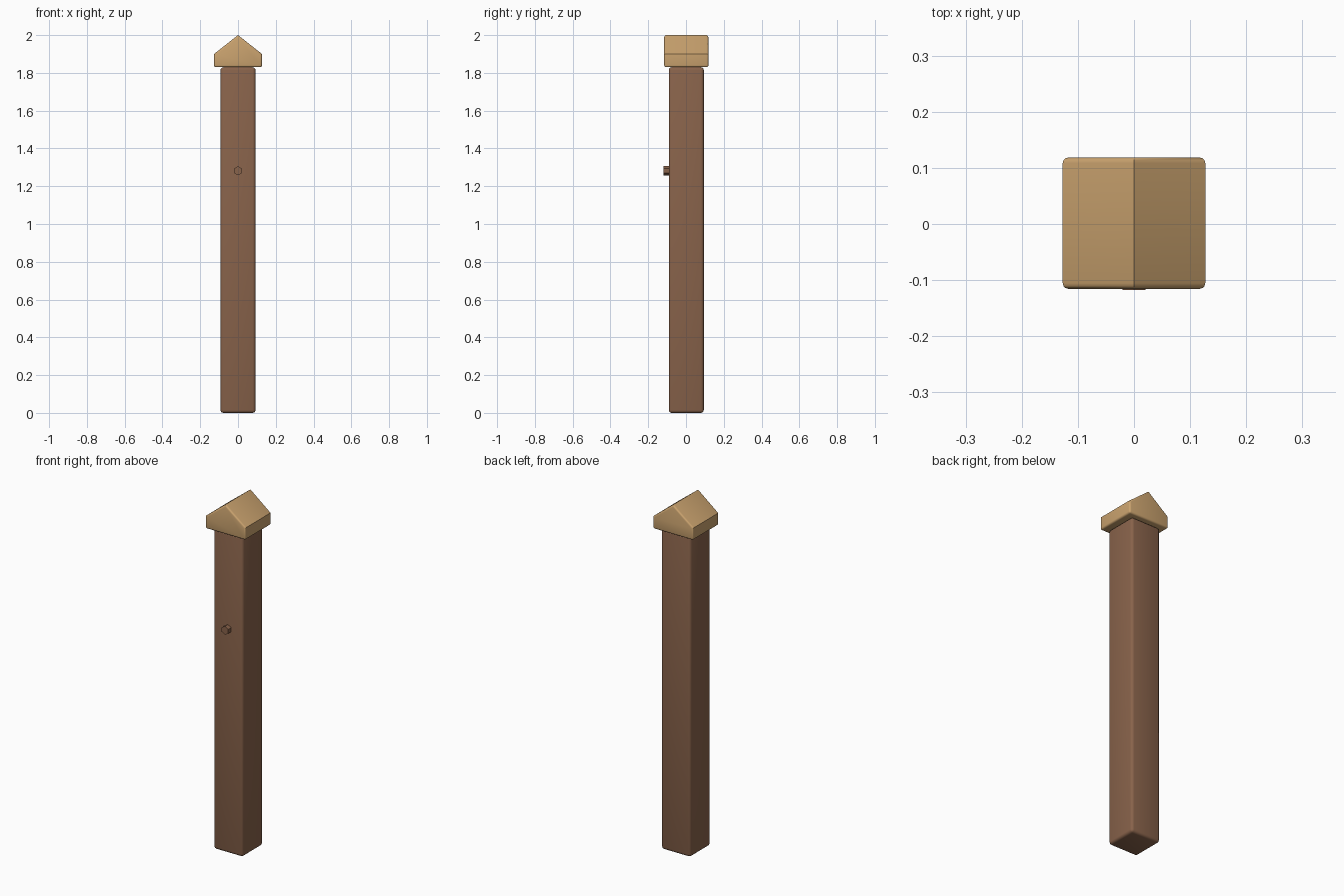
import bpy
import bmesh
import math
from mathutils import Matrix

if "Cube" in bpy.data.objects:
    bpy.data.objects.remove(bpy.data.objects["Cube"], do_unlink=True)

CENTRE_Y = 0.0015


def material(name, colour):
    mat = bpy.data.materials.new(name)
    mat.use_nodes = True
    mat.diffuse_color = colour
    bsdf = mat.node_tree.nodes["Principled BSDF"]
    bsdf.inputs["Base Color"].default_value = colour
    bsdf.inputs["Roughness"].default_value = 0.8
    return mat


def finish(bm, name, mat, smooth=True):
    bmesh.ops.recalc_face_normals(bm, faces=bm.faces)
    mesh = bpy.data.meshes.new(name)
    bm.to_mesh(mesh)
    bm.free()
    mesh.materials.append(mat)
    obj = bpy.data.objects.new(name, mesh)
    bpy.context.collection.objects.link(obj)
    if smooth:
        bpy.ops.object.select_all(action='DESELECT')
        obj.select_set(True)
        bpy.context.view_layer.objects.active = obj
        bpy.ops.object.shade_smooth_by_angle(angle=math.radians(35))
    return obj


brown_wood = material("brown wood", (0.25, 0.125, 0.07, 1))
pale_wood = material("pale wood", (0.60, 0.37, 0.16, 1))

# Square post with rounded edges
bm = bmesh.new()
bmesh.ops.create_cube(bm, size=1)
bmesh.ops.scale(bm, vec=(0.185, 0.185, 1.83), verts=bm.verts)
bmesh.ops.translate(bm, vec=(0, CENTRE_Y, 0.915), verts=bm.verts)
bmesh.ops.bevel(bm, geom=bm.edges[:], offset=0.015, segments=3,
                profile=0.5, affect='EDGES')
finish(bm, "post", brown_wood)

# Gabled cap, with the ridge running front to back
bm = bmesh.new()
profile = [(-0.127, 1.83), (0.127, 1.83), (0.127, 1.90), (0, 2.0), (-0.127, 1.90)]
front = bm.faces.new([bm.verts.new((x, CENTRE_Y - 0.117, z)) for x, z in profile])
extruded = bmesh.ops.extrude_face_region(bm, geom=[front], use_keep_orig=True)
back = [v for v in extruded["geom"] if isinstance(v, bmesh.types.BMVert)]
bmesh.ops.translate(bm, vec=(0, 0.234, 0), verts=back)
bmesh.ops.recalc_face_normals(bm, faces=bm.faces)
# Round the gable outlines and lower edges; keep ridge and eaves crisp
rounded = [e for e in bm.edges
           if abs(e.verts[0].co.y - e.verts[1].co.y) < 0.01
           or max(v.co.z for v in e.verts) < 1.84]
bmesh.ops.bevel(bm, geom=rounded, offset=0.010, segments=3,
                profile=0.5, affect='EDGES')
finish(bm, "gabled_cap", pale_wood)

# Hexagonal peg on the front of the post
bm = bmesh.new()
bmesh.ops.create_cone(bm, cap_ends=True, segments=6, radius1=0.024,
                      radius2=0.024, depth=0.034)
bmesh.ops.rotate(bm, matrix=Matrix.Rotation(math.pi / 2, 3, 'X'), verts=bm.verts)
top = max(v.co.z for v in bm.verts)
if top < 0.023:  # turn a corner to the top
    bmesh.ops.rotate(bm, matrix=Matrix.Rotation(math.pi / 6, 3, 'Y'), verts=bm.verts)
bmesh.ops.translate(bm, vec=(0, -0.101, 1.282), verts=bm.verts)
finish(bm, "front_peg", brown_wood, smooth=False)
